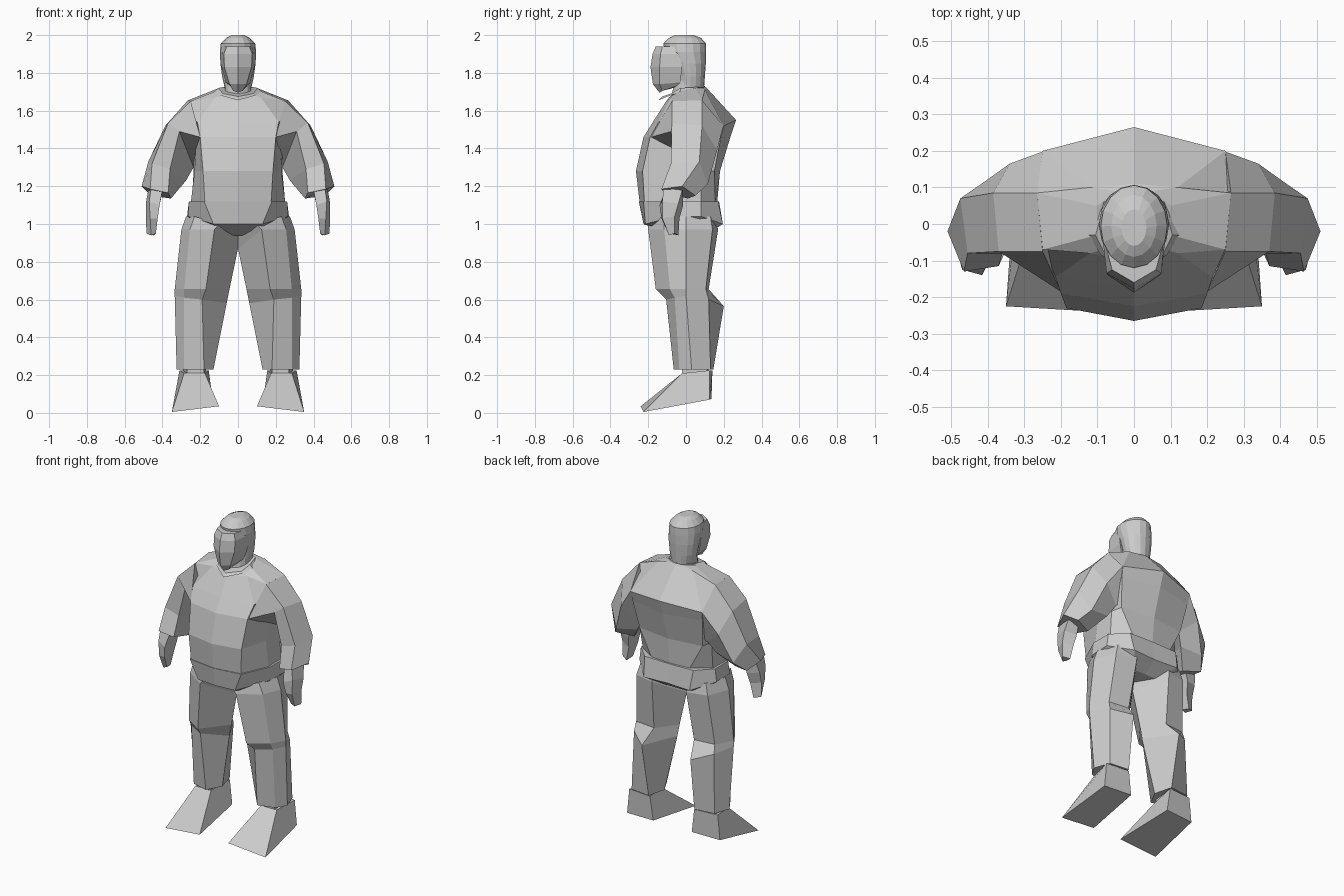
import bpy, bmesh, math

grey = bpy.data.materials.new("plain grey")
grey.diffuse_color = (0.6, 0.6, 0.6, 1)


def loft(name, rings, mirror=False):
    """Skin a stack of equal-length rings and close both ends."""
    bm = bmesh.new()
    vs = [[bm.verts.new(p) for p in r] for r in rings]
    n = len(rings[0])
    for a, b in zip(vs, vs[1:]):
        for i in range(n):
            j = (i + 1) % n
            bm.faces.new((a[i], a[j], b[j], b[i]))
    bm.faces.new(vs[0])
    bm.faces.new(vs[-1])
    bmesh.ops.recalc_face_normals(bm, faces=bm.faces)
    me = bpy.data.meshes.new(name)
    bm.to_mesh(me)
    bm.free()
    me.materials.append(grey)
    ob = bpy.data.objects.new(name, me)
    bpy.context.collection.objects.link(ob)
    if mirror:
        ob.modifiers.new("other_side", 'MIRROR').use_mirror_merge = False
    return ob


def full(half):
    """Half ring from front centre to back centre -> whole ring."""
    return half + [(-x, y, z) for x, y, z in half[-2:0:-1]]


def level(z, pts):
    return [(x, y, z) for x, y in pts]


# Shirt body
loft("shirt", [full(r) for r in (
    level(1.11, [(0, -.245), (.175, -.22), (.25, -.05), (.245, .08), (.13, .155), (0, .165)]),
    level(1.28, [(0, -.265), (.185, -.23), (.23, -.05), (.235, .08), (.22, .15), (0, .18)]),
    level(1.46, [(0, -.225), (.2, -.19), (.22, -.05), (.24, .1), (.245, .185), (0, .235)]),
    [(0, -.175, 1.54), (.215, -.145, 1.54), (.25, -.06, 1.56), (.26, .09, 1.6), (.25, .2, 1.52), (0, .265, 1.55)],
    [(0, -.105, 1.65), (.12, -.08, 1.67), (.25, -.07, 1.65), (.265, .085, 1.655), (.12, .1, 1.71), (0, .11, 1.72)],
    [(0, -.09, 1.67), (.07, -.065, 1.69), (.1, -.03, 1.71), (.1, .05, 1.72), (.05, .09, 1.72), (0, .1, 1.725)],
)])

# Trouser waist and seat
loft("waistband", [full(r) for r in (
    level(1.12, [(0, -.25), (.18, -.225), (.26, -.05), (.26, .08), (.17, .17), (0, .175)]),
    [(0, -.225, 1.0), (.13, -.215, 1.0), (.265, -.06, 1.04), (.27, .08, 1.04), (.16, .195, 1.0), (0, .185, 1.0)],
    level(.94, [(0, -.06), (.06, -.06), (.15, -.05), (.15, .05), (.08, .1), (0, .1)]),
)])

# Sleeves: front low, front top, back top, back, underside
loft("sleeve", [
    [(.2, -.185, 1.46), (.25, -.075, 1.65), (.265, .085, 1.655), (.25, .198, 1.52), (.215, .14, 1.32)],
    [(.31, -.08, 1.49), (.37, -.075, 1.535), (.385, .085, 1.52), (.34, .165, 1.39), (.235, .12, 1.3)],
    [(.36, -.08, 1.29), (.455, -.08, 1.32), (.475, .07, 1.33), (.41, .115, 1.21), (.275, .09, 1.23)],
    [(.37, -.115, 1.165), (.465, -.13, 1.185), (.51, -.02, 1.2), (.46, .05, 1.15), (.355, .01, 1.135)],
], mirror=True)

# Hands
loft("hand", [
    [(.40, -.11, 1.18), (.46, -.12, 1.19), (.475, -.02, 1.18), (.40, -.02, 1.17)],
    [(.415, -.14, 1.1), (.47, -.125, 1.12), (.488, -.04, 1.11), (.415, -.015, 1.1)],
    [(.425, -.13, 1.03), (.465, -.125, 1.03), (.487, -.06, 1.04), (.425, -.035, 1.03)],
    [(.435, -.09, .95), (.46, -.09, .94), (.485, -.06, .95), (.445, -.04, .94)],
], mirror=True)

# Trouser legs: front in, front out, outer, back out, back in, inner
loft("trouser_leg", [
    [(.1, -.2, 1.0), (.23, -.12, 1.04), (.275, 0, 1.04), (.23, .13, 1.04), (.12, .16, 1.02), (0, -.03, .96)],
    level(.97, [(.125, -.2), (.255, -.115), (.3, 0), (.25, .14), (.12, .17)]) + [(0, -.01, .87)],
    level(.655, [(.17, -.16), (.285, -.085), (.335, 0), (.275, .105), (.14, .12), (.045, 0)]),
    [(.19, -.105, .6), (.285, -.06, .61), (.335, 0, .62), (.28, .12, .6), (.17, .2, .565), (.06, 0, .58)],
    level(.23, [(.18, -.065), (.285, -.035), (.325, .03), (.29, .13), (.16, .145), (.13, .03)]),
], mirror=True)

# Feet: wedge from sloping sole to ankle
loft("shoe", [
    [(.1, -.24, .035), (.35, -.225, .005), (.325, .125, .07), (.135, .135, .075)],
    [(.175, -.02, .21), (.285, -.02, .21), (.31, .125, .225), (.155, .14, .225)],
], mirror=True)
loft("ankle", [level(z, [(.18, -.02), (.27, -.02), (.29, .11), (.17, .12)]) for z in (.18, .26)], mirror=True)

# Collar and neck
loft("collar", [full(r) for r in (
    [(0, -.145, 1.655), (.09, -.085, 1.68), (.125, -.03, 1.7), (.09, .06, 1.71), (0, .1, 1.715)],
    [(0, -.125, 1.675), (.08, -.08, 1.69), (.105, -.03, 1.72), (.08, .06, 1.725), (0, .1, 1.73)],
)])


def oval(z, rx, front, back, n=16):
    cy, ry = (front + back) / 2, (back - front) / 2
    return [(rx * math.sin(t), cy - ry * math.cos(t), z)
            for t in (math.tau * i / n for i in range(n))]


loft("neck", [oval(1.66, .07, -.08, .08), oval(1.76, .07, -.06, .08)])

# Rounded cap over the skull
loft("head_cap", [oval(*r) for r in (
    (1.71, .068, -.05, .095), (1.78, .084, -.05, .1), (1.85, .093, -.07, .105),
    (1.91, .096, -.112, .107), (1.955, .091, -.12, .106), (1.985, .062, -.09, .08),
    (2.0, .034, -.06, .04))])

# Jutting face
loft("face", [full(r) for r in (
    [(0, -.14, 1.695), (.025, -.125, 1.705), (.04, -.05, 1.73), (0, -.03, 1.73)],
    [(0, -.175, 1.74), (.045, -.14, 1.74), (.065, -.03, 1.75), (0, -.03, 1.75)],
    level(1.83, [(0, -.188), (.072, -.14), (.087, -.02), (0, -.02)]),
    level(1.9, [(0, -.177), (.075, -.135), (.087, -.03), (0, -.03)]),
    level(1.94, [(0, -.16), (.06, -.125), (.08, -.05), (0, -.05)]),
)])
